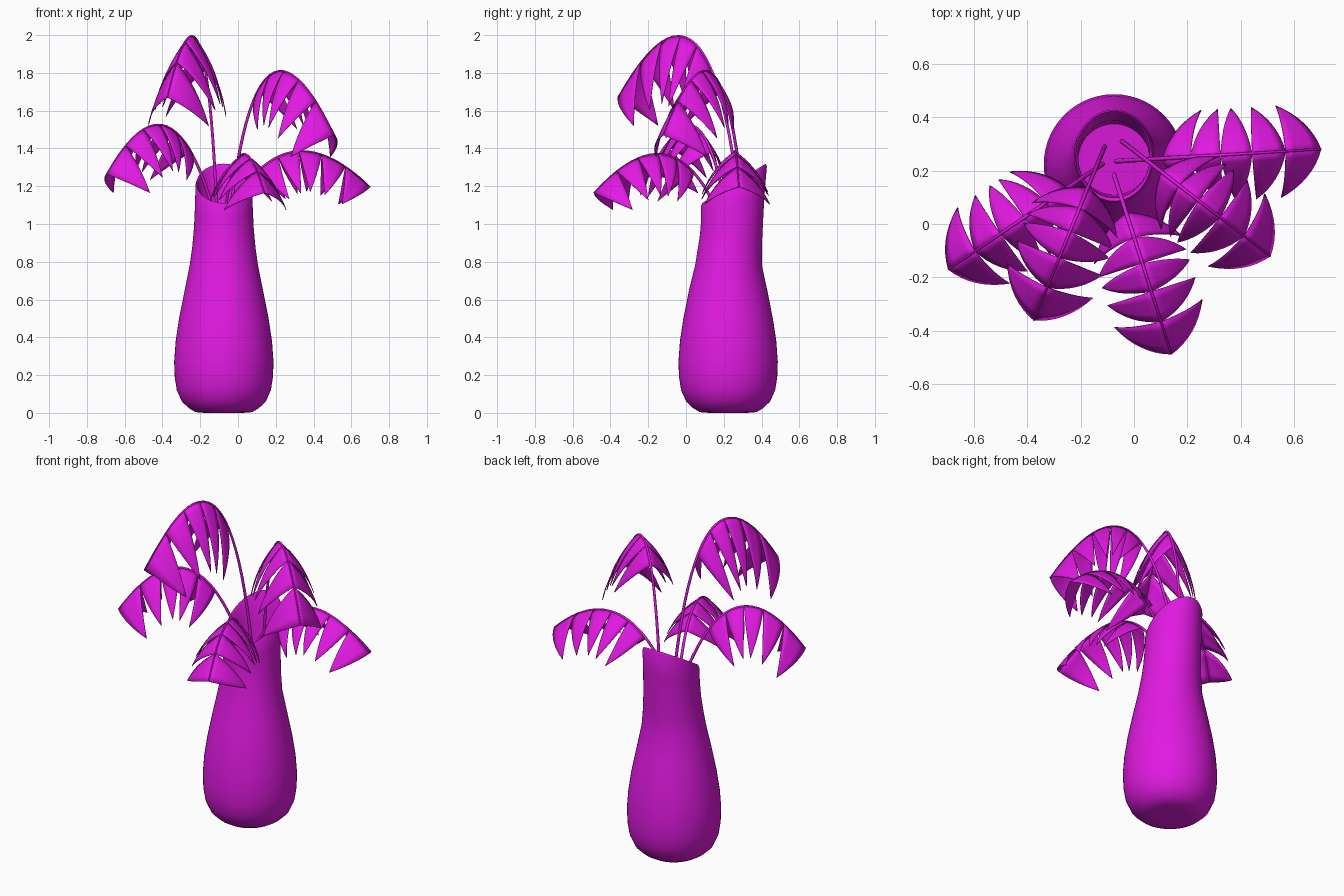
import bpy, bmesh, math
from mathutils import Vector

if "Cube" in bpy.data.objects:
    bpy.data.objects.remove(bpy.data.objects["Cube"])

mat = bpy.data.materials.new("magenta")
mat.diffuse_color = (0.75, 0.01, 0.75, 1)
mat.use_nodes = True
mat.node_tree.nodes["Principled BSDF"].inputs["Base Color"].default_value = mat.diffuse_color


def finish(name, bm, angle=40):
    me = bpy.data.meshes.new(name)
    bm.to_mesh(me)
    bm.free()
    ob = bpy.data.objects.new(name, me)
    bpy.context.collection.objects.link(ob)
    me.materials.append(mat)
    bpy.ops.object.select_all(action='DESELECT')
    bpy.context.view_layer.objects.active = ob
    ob.select_set(True)
    bpy.ops.object.shade_smooth_by_angle(angle=math.radians(angle))
    return ob


# Vase: stacked rings (z, rx, ry, centre y, slant), outside up then inside down
rings = [(0.012, .10, .10, .223, 0), (0.012, .15, .15, .223, 0), (.025, .185, .185, .223, 0),
         (.06, .222, .222, .223, 0), (.12, .249, .249, .223, 0), (.19, .260, .260, .223, 0),
         (.27, .263, .263, .223, 0), (.38, .255, .255, .223, 0), (.50, .237, .237, .223, 0),
         (.65, .207, .207, .223, 0), (.78, .181, .177, .225, 0),
         (.88, .167, .170, .232, .08), (.98, .158, .167, .241, .22),
         (1.09, .153, .168, .248, .42), (1.20, .150, .174, .254, .6),
         (1.215, .144, .168, .254, .62), (1.20, .134, .156, .254, .6),
         (1.09, .133, .142, .246, .4), (.96, .133, .133, .242, .1)]
N = 56
bm = bmesh.new()
loops = []
for z, rx, ry, cy, k in rings:
    loop = []
    for i in range(N):
        a = 2 * math.pi * i / N
        dy = ry * math.sin(a)
        loop.append(bm.verts.new((-.075 + rx * math.cos(a), cy + dy, z + k * dy)))
    loops.append(loop)
for lo, hi in zip(loops, loops[1:]):
    for i in range(N):
        j = (i + 1) % N
        bm.faces.new((lo[i], lo[j], hi[j], hi[i]))
bm.faces.new(loops[0][::-1])
bm.faces.new(loops[-1])
for v in loops[0]:
    v.co.z = 0
for v in loops[1]:
    v.co.z = 0.004
finish("vase", bm)


def bez(p, c, q, u):
    return p * (1 - u) ** 2 + c * (2 * u * (1 - u)) + q * u * u


def frond(name, base, tip, top, apex_t, start, drop_scale):
    base, tip = Vector(base), Vector(tip)
    # control point that puts the arch's highest point at the given height
    A, B = top - base.z, top - tip.z
    r = math.sqrt(A / B)
    u0 = r / (1 + r)
    p = (apex_t - u0 * u0) / (2 * u0 * (1 - u0))
    ctrl = base.lerp(tip, p)
    ctrl.z = base.z + A * (1 + 1 / r)
    along = Vector((tip.x - base.x, tip.y - base.y, 0)).normalized()
    side = Vector((-along.y, along.x, 0))

    # Stem: tapered tube
    cu = bpy.data.curves.new(name + "_stem", 'CURVE')
    cu.dimensions = '3D'
    cu.bevel_depth = .009
    cu.bevel_resolution = 2
    cu.use_fill_caps = True
    sp = cu.splines.new('POLY')
    sp.points.add(24)
    for i, pt in enumerate(sp.points):
        pt.co = (*bez(base, ctrl, tip, i / 24), 1)
        pt.radius = 1 - .6 * i / 24
    cu.materials.append(mat)
    bpy.context.collection.objects.link(bpy.data.objects.new(name + "_stem", cu))

    # Leaflets: five drooping pairs, listed from the end (shift along stem, drop)
    bm = bmesh.new()
    du = (1 - start) / 5
    W, V = 4, 8
    for k, (shift, drop) in enumerate([(-.16, .10), (-.12, .17), (-.07, .22), (0, .25), (.05, .25)]):
        d = drop * drop_scale
        far_u = 1 - k * du
        far = bez(base, ctrl, tip, far_u)
        for s in (1, -1):
            end = far + along * shift + side * (s * .172) - Vector((0, 0, d))
            grid = []
            for w in range(W + 1):
                root = bez(base, ctrl, tip, far_u - du * (1 - w / W))
                mid = root.lerp(end, .5)
                c = root + side * (s * .112)
                c += along * ((mid - root).dot(along) * .45)
                c.z = root.z + (end.z - root.z) * .36
                grid.append([bm.verts.new(bez(root, c, end, v / V)) for v in range(V)])
            point = bm.verts.new(end)
            for a, b in zip(grid, grid[1:]):
                for v in range(V - 1):
                    f = (a[v], b[v], b[v + 1], a[v + 1])
                    bm.faces.new(f if s > 0 else f[::-1])
                f = (a[-1], b[-1], point)
                bm.faces.new(f if s > 0 else f[::-1])
    ob = finish(name + "_leaflets", bm, 50)
    sol = ob.modifiers.new("thickness", 'SOLIDIFY')
    sol.thickness = .004
    sol.offset = 0


# Five arching fronds: base, tip, apex height, apex position, leaf start, droop
frond("left_low_frond", (-.117, .225, 1.02), (-.695, -.17, 1.265), 1.525, .53, .27, 1.0)
frond("left_tall_frond", (-.11, .29, 1.02), (-.375, -.36, 1.67), 1.995, .51, .36, 1.5)
frond("right_tall_frond", (-.045, .31, 1.02), (.51, -.12, 1.47), 1.81, .49, .38, 1.15)
frond("right_low_frond", (-.068, .235, 1.02), (.70, .28, 1.195), 1.385, .53, .27, .9)
frond("front_frond", (-.075, .185, 1.02), (.14, -.487, 1.165), 1.37, .50, .27, .9)
